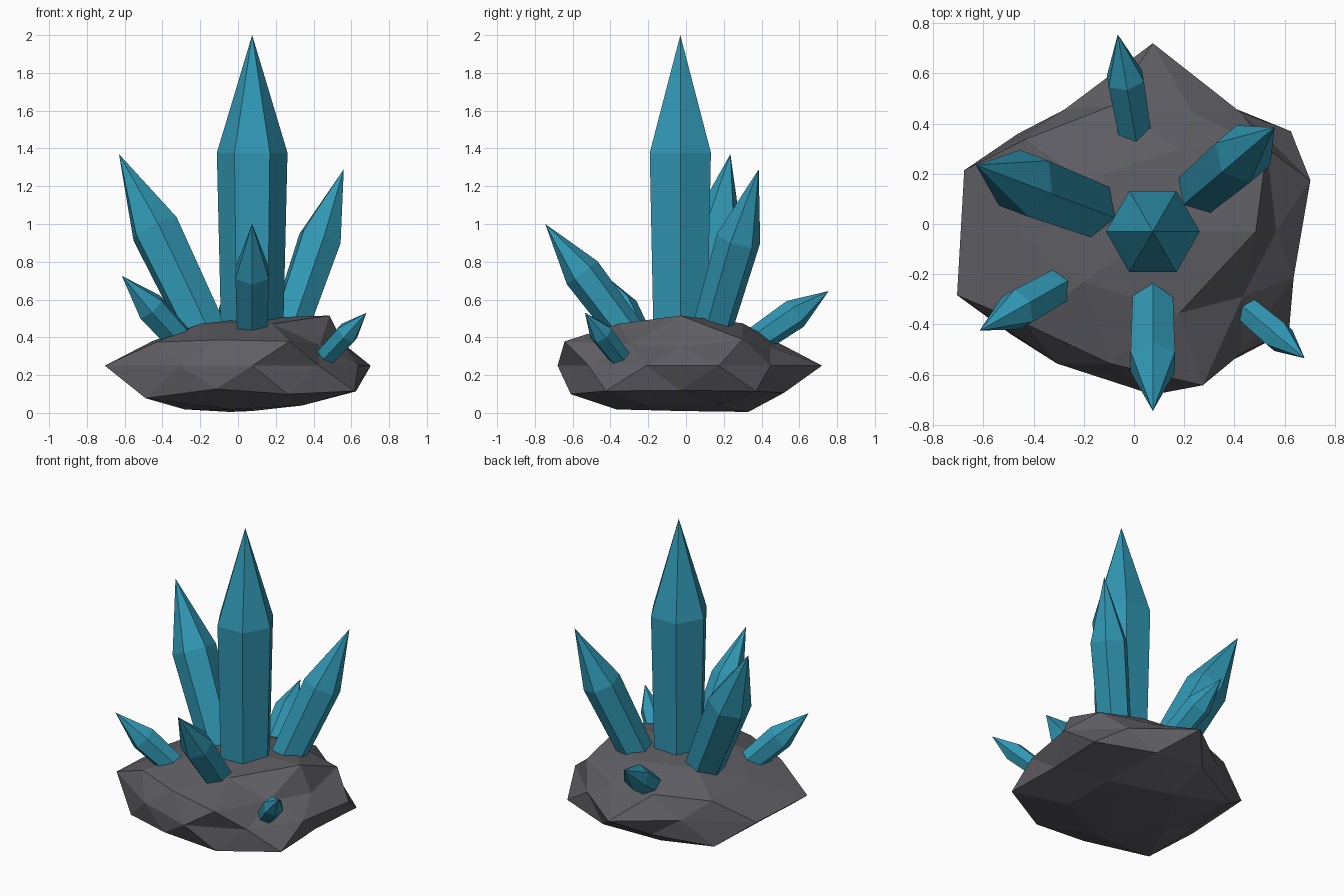
import bpy, bmesh
from math import atan2, cos, sin, pi, degrees
from mathutils import Vector

if "Cube" in bpy.data.objects:
    bpy.data.objects.remove(bpy.data.objects["Cube"])

CENTRE = Vector((0.075, -0.03, 0.25))


def material(name, colour):
    m = bpy.data.materials.new(name)
    m.diffuse_color = (*colour, 1)
    m.use_nodes = True
    m.node_tree.nodes["Principled BSDF"].inputs["Base Color"].default_value = m.diffuse_color
    return m


def add_object(name, bm, mat):
    bmesh.ops.recalc_face_normals(bm, faces=bm.faces)
    mesh = bpy.data.meshes.new(name)
    bm.to_mesh(mesh)
    bm.free()
    mesh.materials.append(mat)
    ob = bpy.data.objects.new(name, mesh)
    bpy.context.collection.objects.link(ob)
    return ob


rock_mat = material("rock", (0.11, 0.11, 0.125))
crystal_mat = material("crystal", (0.03, 0.31, 0.45))

# Rock: flattened icosphere with a radius per vertex, ring by ring from the bottom,
# counter-clockwise from +x
RADII = [
    0.60,
    0.62, 0.72, 0.68, 0.68, 0.62,
    0.62, 0.68, 0.78, 0.82, 0.717,
    0.76, 0.65, 0.68, 0.69, 0.75,
    0.66, 0.59, 0.75, 0.60, 0.79, 0.82, 0.65, 0.65, 0.60, 0.59,
    0.55, 0.56, 0.70, 0.70, 0.72,
    0.66, 0.62, 0.62, 0.65, 0.52,
    0.78, 0.66, 0.65, 0.65, 0.65,
    0.63,
]
bm = bmesh.new()
bmesh.ops.create_icosphere(bm, subdivisions=2, radius=1)
ordered = sorted(bm.verts, key=lambda v: (round(v.co.z + 0.0, 2),
                                          round(degrees(atan2(v.co.y, v.co.x))) % 360))
for v, r in zip(ordered, RADII):
    d = v.co * r
    v.co = CENTRE + Vector((d.x, d.y, d.z * 0.4))
add_object("rock_base", bm, rock_mat)


# Crystal: six-sided tapered shaft with a pointed tip, leaning from base to tip
def crystal(name, base, tip, radius, shoulder=0.64, taper=0.86):
    base, tip = Vector(base), Vector(tip)
    axis = tip - base
    along = axis.normalized()
    flat = Vector((axis.x, axis.y, 0))
    out = flat.normalized() if flat.length > 1e-4 else Vector((1, 0, 0))
    u = (out - along * out.dot(along)).normalized()
    w = along.cross(u)
    bm = bmesh.new()

    def ring(t, r):
        return [bm.verts.new(base + axis * t + (u * cos(k * pi / 3) + w * sin(k * pi / 3)) * r)
                for k in range(6)]

    low, high = ring(0, radius * taper), ring(shoulder, radius)
    point = bm.verts.new(tip)
    bm.faces.new(low)
    for k in range(6):
        n = (k + 1) % 6
        bm.faces.new((low[k], low[n], high[n], high[k]))
        bm.faces.new((high[k], high[n], point))
    add_object(name, bm, crystal_mat)


crystal("main_crystal", (0.075, -0.03, 0.27), (0.075, -0.03, 2.0), 0.187)
crystal("left_crystal", (-0.10, 0.034, 0.27), (-0.63, 0.235, 1.37), 0.137)
crystal("right_crystal", (0.21, 0.088, 0.27), (0.56, 0.385, 1.29), 0.12)
crystal("front_crystal", (0.075, -0.20, 0.28), (0.075, -0.745, 1.0), 0.102)
crystal("front_left_crystal", (-0.20, -0.19, 0.27), (-0.615, -0.425, 0.725), 0.085)
crystal("back_crystal", (0.02, 0.265, 0.31), (-0.065, 0.755, 0.645), 0.082)
crystal("front_right_crystal", (0.40, -0.30, 0.23), (0.68, -0.535, 0.53), 0.064)
